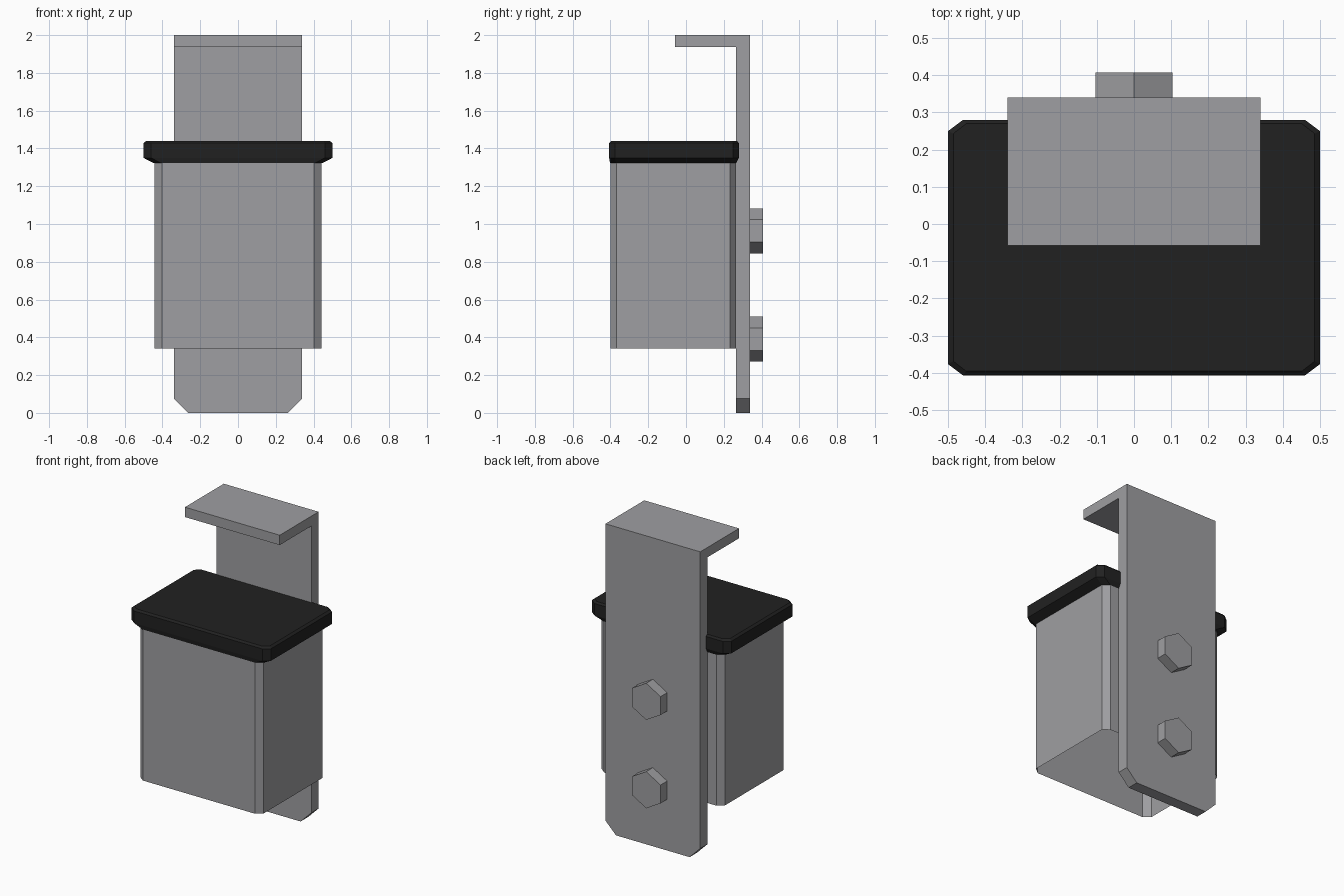
import bpy, bmesh, math

if "Cube" in bpy.data.objects:
    bpy.data.objects.remove(bpy.data.objects["Cube"])


def material(name, rgb):
    m = bpy.data.materials.new(name)
    m.diffuse_color = (*rgb, 1)
    m.use_nodes = True
    m.node_tree.nodes["Principled BSDF"].inputs["Base Color"].default_value = m.diffuse_color
    return m


STEEL = material("grey steel", (0.345, 0.345, 0.36))
BLACK = material("black rubber", (0.0155, 0.0155, 0.0155))


def finish(bm, name, mat):
    bmesh.ops.recalc_face_normals(bm, faces=bm.faces)
    me = bpy.data.meshes.new(name)
    bm.to_mesh(me)
    bm.free()
    me.materials.append(mat)
    ob = bpy.data.objects.new(name, me)
    bpy.context.collection.objects.link(ob)
    return ob


def octagon(x, y0, y1, cx, cy, z):
    """Rectangle with cut corners, counter-clockwise."""
    return [(-x + cx, y0, z), (x - cx, y0, z), (x, y0 + cy, z), (x, y1 - cy, z),
            (x - cx, y1, z), (-x + cx, y1, z), (-x, y1 - cy, z), (-x, y0 + cy, z)]


def loft(name, rings, mat, top=False):
    """Skin stacked rings; the bottom stays open."""
    bm = bmesh.new()
    loops = [[bm.verts.new(p) for p in ring] for ring in rings]
    for a, b in zip(loops, loops[1:]):
        n = len(a)
        for i in range(n):
            j = (i + 1) % n
            bm.faces.new((a[i], a[j], b[j], b[i]))
    if top:
        bm.faces.new(loops[-1])
    return finish(bm, name, mat)


# Hollow box, open underneath
loft("box_shell", [octagon(0.442, -0.401, 0.264, 0.04, 0.032, z)
                   for z in (0.342, 1.325)], STEEL)

# Lid flaring out from the box, with a softened top edge
loft("lid", [octagon(0.445, -0.402, 0.266, 0.04, 0.032, 1.322),
             octagon(0.50, -0.407, 0.28, 0.04, 0.03, 1.35),
             octagon(0.50, -0.407, 0.28, 0.04, 0.03, 1.428),
             octagon(0.486, -0.396, 0.27, 0.035, 0.027, 1.44)], BLACK, top=True)

# Hanging bracket: L profile extruded across x, lower corners cut off
bm = bmesh.new()
profile = [(0.265, 0), (0.34, 0), (0.34, 2), (-0.058, 2), (-0.058, 1.936), (0.265, 1.936)]
face = bm.faces.new([bm.verts.new((-0.34, y, z)) for y, z in profile])
ext = bmesh.ops.extrude_face_region(bm, geom=[face])
bmesh.ops.translate(bm, vec=(0.68, 0, 0),
                    verts=[g for g in ext["geom"] if isinstance(g, bmesh.types.BMVert)])
corners = [e for e in bm.edges if all(v.co.z < 0.01 for v in e.verts)
           and abs(e.verts[0].co.x - e.verts[1].co.x) < 0.01]
bmesh.ops.bevel(bm, geom=corners, offset=0.076, offset_type='OFFSET', segments=1,
                profile=0.5, affect='EDGES')
finish(bm, "hanging_bracket", STEEL)

# Hexagonal bolt heads on the back of the bracket
for name, zc in (("upper_bolt", 0.964), ("lower_bolt", 0.391)):
    bm = bmesh.new()
    ring = [(0.119 * math.sin(k * math.pi / 3), 0.119 * math.cos(k * math.pi / 3) + zc)
            for k in range(6)]
    head = bm.faces.new([bm.verts.new((x, 0.338, z)) for x, z in ring])
    ext = bmesh.ops.extrude_face_region(bm, geom=[head])
    bmesh.ops.translate(bm, vec=(0, 0.07, 0),
                        verts=[g for g in ext["geom"] if isinstance(g, bmesh.types.BMVert)])
    finish(bm, name, STEEL)
